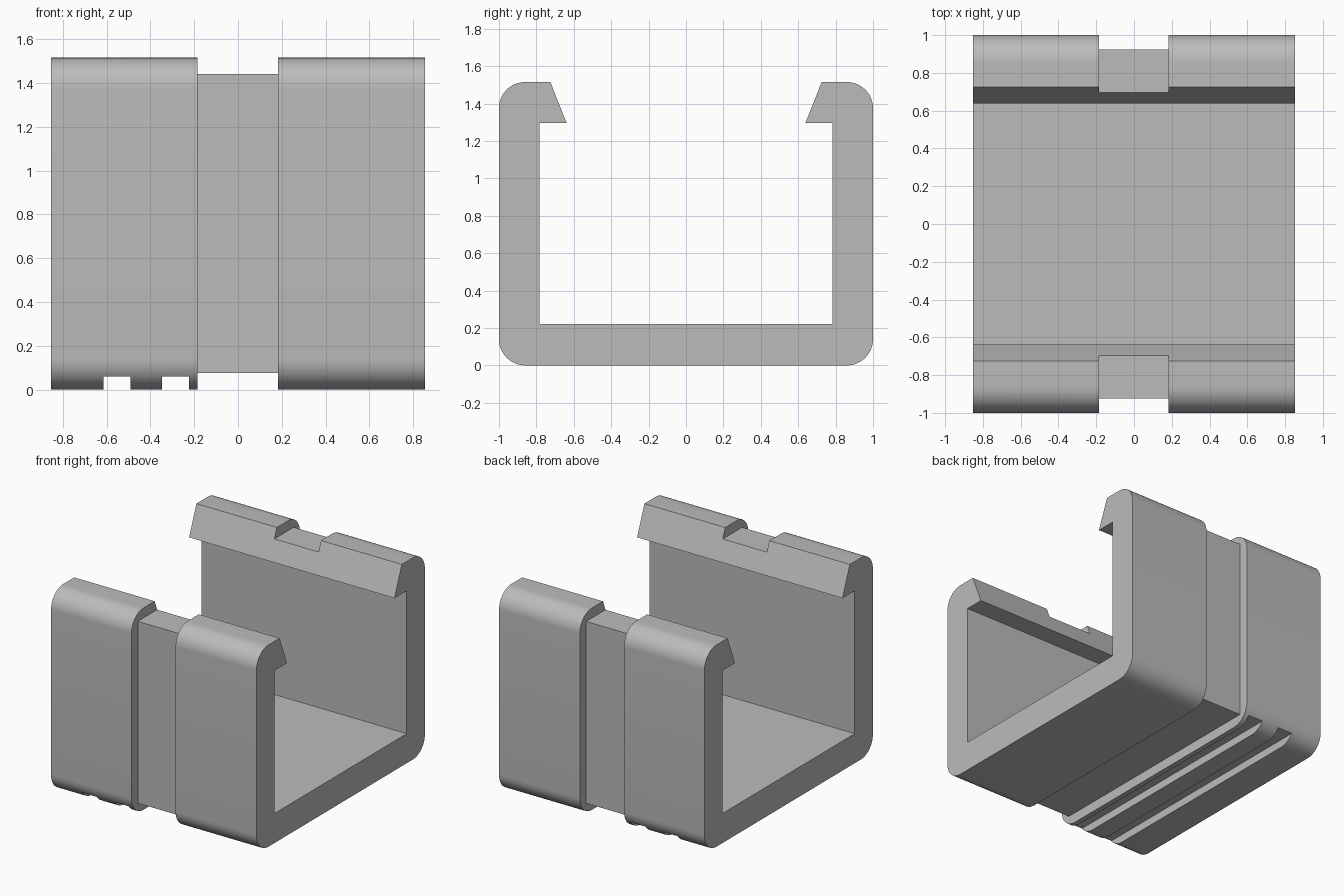
import bpy, bmesh, math

if "Cube" in bpy.data.objects:
    bpy.data.objects.remove(bpy.data.objects["Cube"], do_unlink=True)

HALF_X, HEIGHT, RADIUS = 0.853, 1.515, 0.14
WALL, FLOOR = 0.783, 0.222
HOOK_Z, HOOK_TIP, HOOK_TOP = 1.295, 0.638, 0.725

grey = bpy.data.materials.new("light_grey")
grey.use_nodes = True
colour = (0.5, 0.5, 0.5, 1)
grey.diffuse_color = colour
grey.node_tree.nodes["Principled BSDF"].inputs["Base Color"].default_value = colour


def make_object(name, bm):
    bmesh.ops.recalc_face_normals(bm, faces=bm.faces)
    mesh = bpy.data.meshes.new(name)
    bm.to_mesh(mesh)
    bm.free()
    mesh.materials.append(grey)
    obj = bpy.data.objects.new(name, mesh)
    bpy.context.collection.objects.link(obj)
    return obj


def arc(cy, cz, start, steps=12):
    angles = [math.radians(start + 90 * i / steps) for i in range(steps + 1)]
    return [(cy + RADIUS * math.cos(a), cz + RADIUS * math.sin(a)) for a in angles]


# Clip body: half profile from the floor centre round to the hook, then mirrored
side = 1 - RADIUS
half = arc(side, RADIUS, -90) + arc(side, HEIGHT - RADIUS, 0)
half += [(HOOK_TOP, HEIGHT), (HOOK_TIP, HOOK_Z), (WALL, HOOK_Z), (WALL, FLOOR)]
profile = half + [(-y, z) for y, z in reversed(half)]

bm = bmesh.new()
face = bm.faces.new([bm.verts.new((-HALF_X, y, z)) for y, z in profile])
ext = bmesh.ops.extrude_face_region(bm, geom=[face], use_keep_orig=True)
moved = [v for v in ext["geom"] if isinstance(v, bmesh.types.BMVert)]
bmesh.ops.translate(bm, verts=moved, vec=(2 * HALF_X, 0, 0))
body = make_object("clip_body", bm)


def cut(x0, x1, y0, y1, z0, z1):
    """Remove a box from the clip body."""
    bm = bmesh.new()
    bmesh.ops.create_cube(bm, size=1)
    for v in bm.verts:
        v.co = ((x0 + x1) / 2 + v.co.x * (x1 - x0),
                (y0 + y1) / 2 + v.co.y * (y1 - y0),
                (z0 + z1) / 2 + v.co.z * (z1 - z0))
    cutter = make_object("cutter", bm)
    cutter.hide_render = True
    mod = body.modifiers.new("cut", "BOOLEAN")
    mod.operation, mod.solver, mod.object = "DIFFERENCE", "EXACT", cutter
    bpy.context.view_layer.objects.active = body
    bpy.ops.object.modifier_apply(modifier=mod.name)
    bpy.data.objects.remove(cutter, do_unlink=True)


# Square-cornered band groove round the outside
G0, G1 = -0.185, 0.182
cut(G0, G1, -2, 2, -1, 0.075)
cut(G0, G1, -2, 2, 1.44, 2)
cut(G0, G1, 0.925, 2, -1, 2)
cut(G0, G1, -2, -0.925, -1, 2)

# Two narrow slots under the floor
for x in (-0.613, -0.346):
    cut(x, x + 0.123, -2, 2, -1, 0.06)

bpy.ops.object.select_all(action="DESELECT")
body.select_set(True)
bpy.context.view_layer.objects.active = body
bpy.ops.object.shade_smooth_by_angle(angle=math.radians(30))
